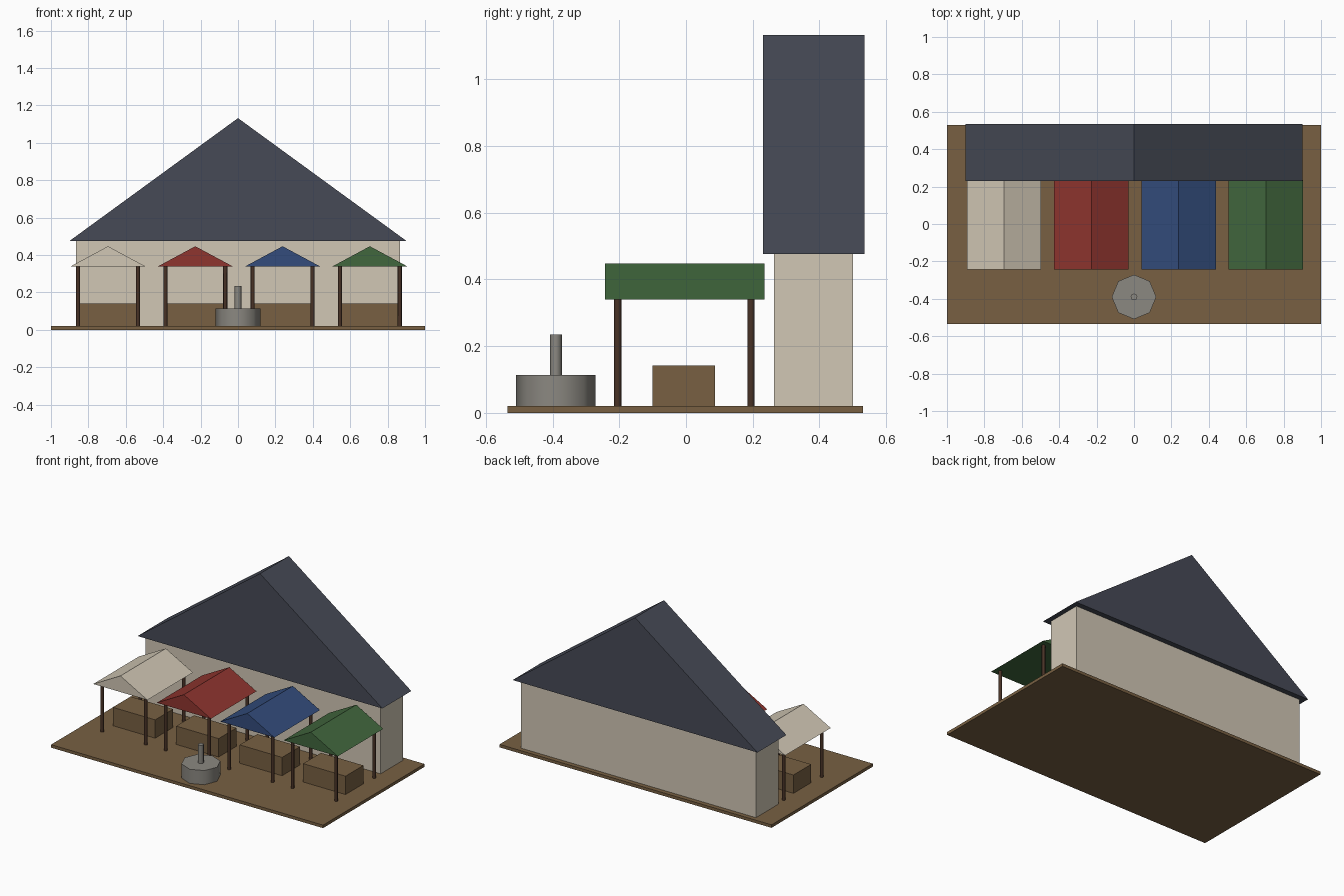
import bpy
import math

cube = bpy.data.objects.get("Cube")
if cube:
    bpy.data.objects.remove(cube, do_unlink=True)


def material(name, rgb):
    # sRGB bytes to linear values
    lin = [((c / 255 + 0.055) / 1.055) ** 2.4 for c in rgb] + [1.0]
    mat = bpy.data.materials.new(name)
    mat.use_nodes = True
    mat.diffuse_color = lin
    mat.node_tree.nodes["Principled BSDF"].inputs["Base Color"].default_value = lin
    return mat


earth = material("earth brown", (120, 96, 66))
plaster = material("cream plaster", (209, 199, 181))
slate = material("dark slate", (70, 74, 86))
timber = material("dark timber", (72, 50, 38))
stone = material("grey stone", (139, 136, 129))
red = material("red cloth", (143, 53, 47))
blue = material("blue cloth", (51, 76, 124))
green = material("green cloth", (65, 103, 61))


def mesh_object(name, verts, faces, mat):
    mesh = bpy.data.meshes.new(name)
    mesh.from_pydata(verts, [], faces)
    mesh.materials.append(mat)
    obj = bpy.data.objects.new(name, mesh)
    bpy.context.collection.objects.link(obj)
    return obj


def extrude_y(name, profile, y0, y1, mat):
    """Closed solid from an (x, z) profile, listed counterclockwise from the front."""
    n = len(profile)
    verts = [(x, y, z) for y in (y0, y1) for x, z in profile]
    faces = [tuple(range(n)), tuple(range(2 * n - 1, n - 1, -1))]
    faces += [(i, i + n, (i + 1) % n + n, (i + 1) % n) for i in range(n)]
    return mesh_object(name, verts, faces, mat)


def box(name, x, half, y0, y1, z0, z1, mat):
    profile = [(x - half, z0), (x + half, z0), (x + half, z1), (x - half, z1)]
    return extrude_y(name, profile, y0, y1, mat)


def gable(name, x, half, y0, y1, z0, z1, mat):
    return extrude_y(name, [(x - half, z0), (x + half, z0), (x, z1)], y0, y1, mat)


def cylinder(name, x, y, radius, z0, z1, mat):
    bpy.ops.mesh.primitive_cylinder_add(
        vertices=8, radius=radius, depth=z1 - z0, location=(x, y, (z0 + z1) / 2))
    obj = bpy.context.object
    obj.name = name
    obj.data.materials.append(mat)
    bpy.ops.object.shade_smooth_by_angle(angle=math.radians(60))
    return obj


# Ground slab
GROUND = 0.02
box("ground", 0, 1.0, -0.535, 0.53, 0, GROUND, earth)

# Hall with its steep gabled roof
box("hall_walls", 0, 0.865, 0.263, 0.5, GROUND, 0.476, plaster)
gable("hall_roof", 0, 0.9, 0.231, 0.535, 0.476, 1.132, slate)

# Row of four market stalls
cloths = [("cream", plaster), ("red", red), ("blue", blue), ("green", green)]
for i, (label, cloth) in enumerate(cloths):
    x = -0.695 + i * 0.4667
    gable(label + "_stall_canopy", x, 0.199, -0.243, 0.235, 0.34, 0.447, cloth)
    box(label + "_stall_counter", x, 0.156, -0.1, 0.087, GROUND, 0.142, earth)
    for dx in (-0.16, 0.16):
        for y in (-0.205, 0.195):
            cylinder(label + "_stall_post", x + dx, y, 0.011, GROUND, 0.345, timber)

# Fountain
cylinder("fountain_basin", 0, -0.39, 0.119, GROUND, 0.114, stone)
cylinder("fountain_column", 0, -0.39, 0.018, 0.114, 0.235, stone)
